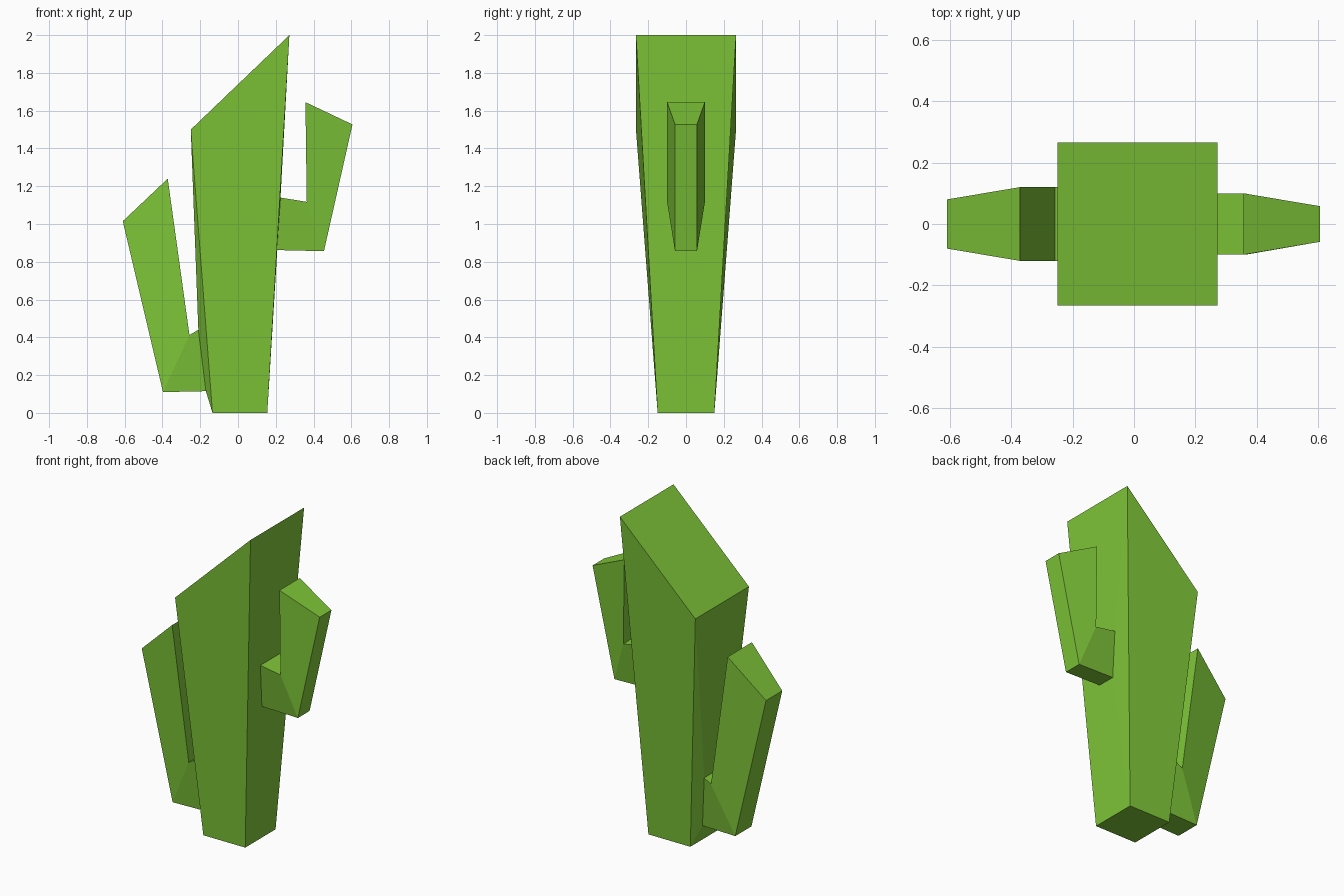
import bpy
import bmesh

if "Cube" in bpy.data.objects:
    bpy.data.objects.remove(bpy.data.objects["Cube"])

green = bpy.data.materials.new("cactus green")
green.diffuse_color = (0.212, 0.565, 0.040, 1)
green.use_nodes = True
green.node_tree.nodes["Principled BSDF"].inputs["Base Color"].default_value = green.diffuse_color

bm = bmesh.new()


def ring(lower, upper):
    """Four corners from a lower and an upper (x, half width, z) edge."""
    (xa, wa, za), (xb, wb, zb) = lower, upper
    return [bm.verts.new(c) for c in
            ((xa, -wa, za), (xa, wa, za), (xb, wb, zb), (xb, -wb, zb))]


def bridge(a, b):
    for i in range(4):
        j = (i + 1) % 4
        bm.faces.new((a[i], a[j], b[j], b[i]))


# Trunk: left and right sides are rings, joined by front, back, top and base
left = ring((-0.135, 0.15, 0), (-0.25, 0.265, 1.5))
right = ring((0.155, 0.15, 0), (0.272, 0.265, 2.0))
bridge(left, right)


def arm(side, w_out, w_in, sections):
    """Grow an arm out of a trunk side: root, elbow, slanted tip."""
    prev = side
    for xo, zo, xi, zi in sections:
        cur = ring((xo, w_out, zo), (xi, w_in, zi))
        bridge(prev, cur)
        prev = cur
    bm.faces.new(prev)


# Left arm (low) and right arm (high)
arm(left, 0.08, 0.12, [(-0.17, 0.115, -0.21, 0.44),
                       (-0.397, 0.11, -0.257, 0.412),
                       (-0.61, 1.015, -0.372, 1.24)])
arm(right, 0.058, 0.1, [(0.206, 0.862, 0.225, 1.14),
                        (0.455, 0.856, 0.364, 1.117),
                        (0.606, 1.527, 0.357, 1.645)])

bmesh.ops.recalc_face_normals(bm, faces=bm.faces)
mesh = bpy.data.meshes.new("cactus")
bm.to_mesh(mesh)
bm.free()
mesh.materials.append(green)
bpy.context.collection.objects.link(bpy.data.objects.new("cactus", mesh))
